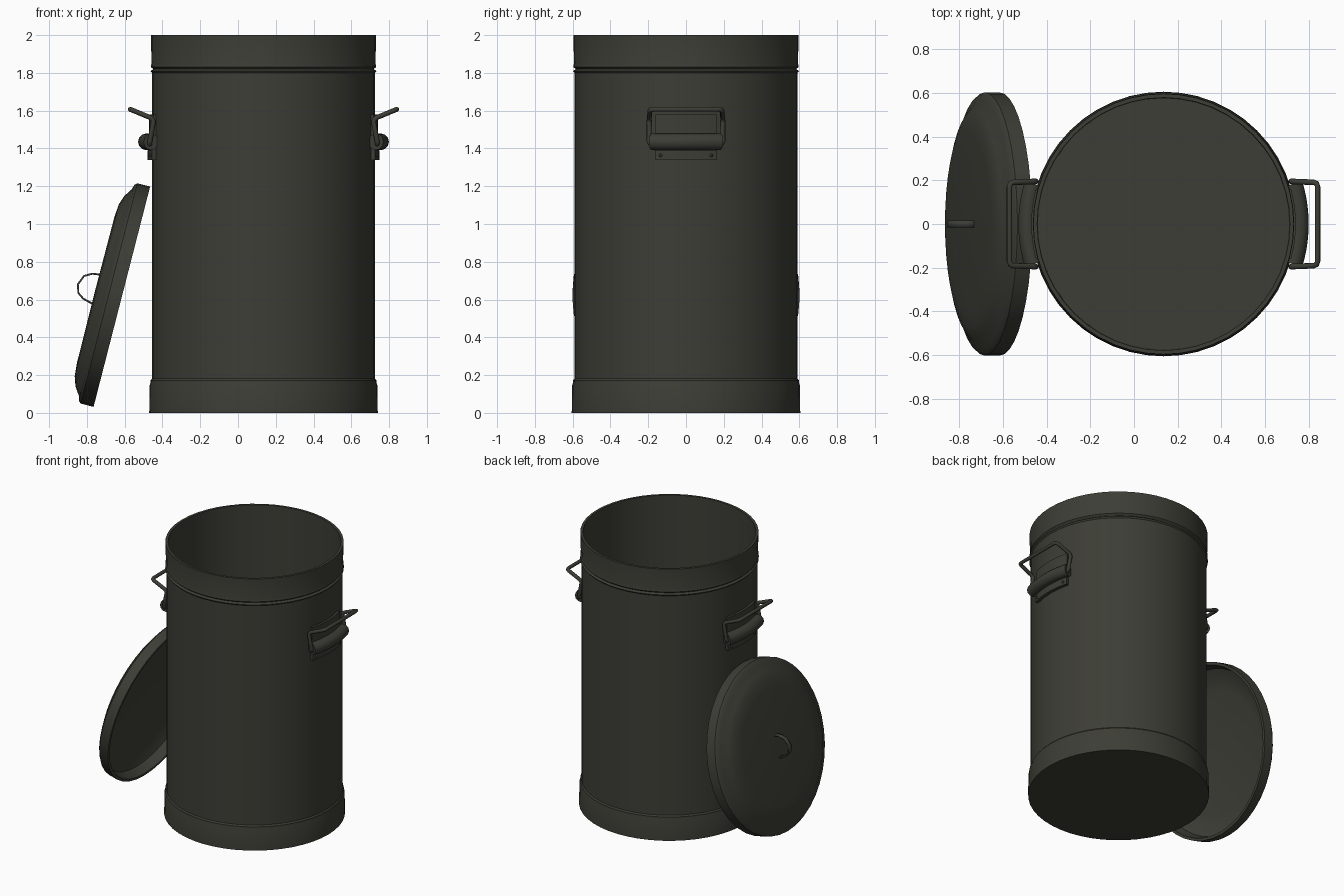
import bpy, bmesh, math
from mathutils import Vector, Matrix

cube = bpy.data.objects.get("Cube")
if cube:
    bpy.data.objects.remove(cube)

metal = bpy.data.materials.new("dark grey metal")
metal.use_nodes = True
colour = (0.047, 0.047, 0.037, 1)
metal.diffuse_color = colour
metal.node_tree.nodes["Principled BSDF"].inputs["Base Color"].default_value = colour

CX = 0.135   # centre of the bin
R = 0.59     # radius of the bin wall


def finish(name, bm, angle=35):
    """Turn a bmesh into a smooth shaded object."""
    bmesh.ops.remove_doubles(bm, verts=bm.verts, dist=1e-5)
    bmesh.ops.recalc_face_normals(bm, faces=bm.faces)
    mesh = bpy.data.meshes.new(name)
    bm.to_mesh(mesh)
    bm.free()
    mesh.materials.append(metal)
    mesh.shade_smooth()
    mesh.set_sharp_from_angle(angle=math.radians(angle))
    obj = bpy.data.objects.new(name, mesh)
    bpy.context.collection.objects.link(obj)
    return obj


def spin(name, profile, steps, start=0.0, sweep=math.tau):
    """Revolve (radius, height) points around z; partial sweeps get end caps."""
    bm = bmesh.new()
    closed = abs(sweep - math.tau) < 1e-6
    rings = []
    for i in range(steps if closed else steps + 1):
        a = start + sweep * i / steps
        rings.append([bm.verts.new((r * math.cos(a), r * math.sin(a), z)) for r, z in profile])
    n = len(profile)
    for i in range(steps):
        a, b = rings[i], rings[(i + 1) % len(rings)]
        for j in range(n if not closed else n - 1):
            k = (j + 1) % n
            bm.faces.new((a[j], a[k], b[k], b[j]))
    if not closed:
        bm.faces.new(rings[0])
        bm.faces.new(rings[-1])
    bmesh.ops.dissolve_degenerate(bm, dist=1e-5, edges=bm.edges)
    return finish(name, bm)


def wire(name, points, radius):
    """Round bar along a poly line, with bent corners."""
    curve = bpy.data.curves.new(name, "CURVE")
    curve.dimensions = "3D"
    curve.bevel_depth = radius
    curve.bevel_resolution = 2
    curve.use_fill_caps = True
    line = curve.splines.new("POLY")
    pts = [Vector(p) for p in points]
    path = [pts[0]]
    for a, b, c in zip(pts, pts[1:], pts[2:]):
        p, q = b + (a - b).normalized() * 0.02, b + (c - b).normalized() * 0.02
        path += [p, (p + q + b * 2) / 4, q]
    path.append(pts[-1])
    line.points.add(len(path) - 1)
    for point, co in zip(line.points, path):
        point.co = (*co, 1)
    curve.materials.append(metal)
    obj = bpy.data.objects.new(name, curve)
    bpy.context.collection.objects.link(obj)
    return obj


# Bin: outer wall with base band and rim bead, then the inside and floor
bin_body = spin("bin_body", [
    (0, 0), (0.605, 0), (0.603, 0.145), (0.598, 0.16), (0.598, 0.172), (R, 0.182),
    (R, 1.80), (0.598, 1.81), (0.584, 1.82), (0.597, 1.832), (0.593, 1.85),
    (0.596, 2.0), (0.578, 2.0), (0.575, 0.04), (0, 0.04)], 48)
bin_body.location.x = CX

# Carrying handles on both sides
for side, turn in (("left", 0), ("right", math.pi)):
    place = Matrix.Translation((CX, 0, 0)) @ Matrix.Rotation(turn, 4, "Z")
    half = 0.27
    plate = spin(side + "_handle_plate", [
        (0.58, 1.34), (0.613, 1.34), (0.613, 1.39), (0.605, 1.40),
        (0.605, 1.58), (0.58, 1.58)], 10, -half, 2 * half)
    roll = spin(side + "_handle_roll", [
        (0.622 + 0.042 * math.cos(t * math.tau / 12), 1.435 + 0.044 * math.sin(t * math.tau / 12))
        for t in range(12)], 10, -0.3, 0.6)
    bail = wire(side + "_handle_bail", [
        (0.60, -0.16, 1.42), (0.605, -0.195, 1.42), (0.58, -0.195, 1.555), (0.705, -0.19, 1.607),
        (0.705, 0.19, 1.607), (0.58, 0.195, 1.555), (0.605, 0.195, 1.42), (0.60, 0.16, 1.42)], 0.013)
    for part in (plate, roll, bail):
        part.matrix_world = place
    # Rivets on the lower edge of the plate
    for i, a in enumerate((-0.22, 0.22)):
        bm = bmesh.new()
        bmesh.ops.create_uvsphere(bm, u_segments=8, v_segments=6, radius=0.009)
        rivet = finish(f"{side}_rivet_{i + 1}", bm)
        rivet.matrix_world = place @ Matrix.Translation((0.613 * math.cos(a), 0.613 * math.sin(a), 1.363))

# Lid leaning against the bin: a hollow dome with an upright rim
lid = spin("lid", [
    (0, 0.125), (0.42, 0.122), (0.50, 0.105), (0.565, 0.07), (0.583, 0.0),
    (0.602, 0.0), (0.602, 0.07), (0.59, 0.083), (0.565, 0.09), (0.52, 0.12),
    (0.47, 0.137), (0.40, 0.143), (0, 0.145)], 40)
lean = math.radians(-75.6)
lid.matrix_world = Matrix.Translation((-0.615, 0, 0.615)) @ Matrix.Rotation(lean, 4, "Y")

# Lid handle: a thin bent strap
strap = [(-0.715, 0.73), (-0.77, 0.737), (-0.815, 0.725), (-0.848, 0.68),
         (-0.845, 0.635), (-0.82, 0.605), (-0.765, 0.575)]
bm = bmesh.new()
rows = [[bm.verts.new((x, y, z)) for y in (-0.016, 0.016)] for x, z in strap]
for a, b in zip(rows, rows[1:]):
    bm.faces.new((a[0], a[1], b[1], b[0]))
lid_handle = finish("lid_handle", bm, 60)
thick = lid_handle.modifiers.new("thickness", "SOLIDIFY")
thick.thickness = 0.01
thick.offset = 0
